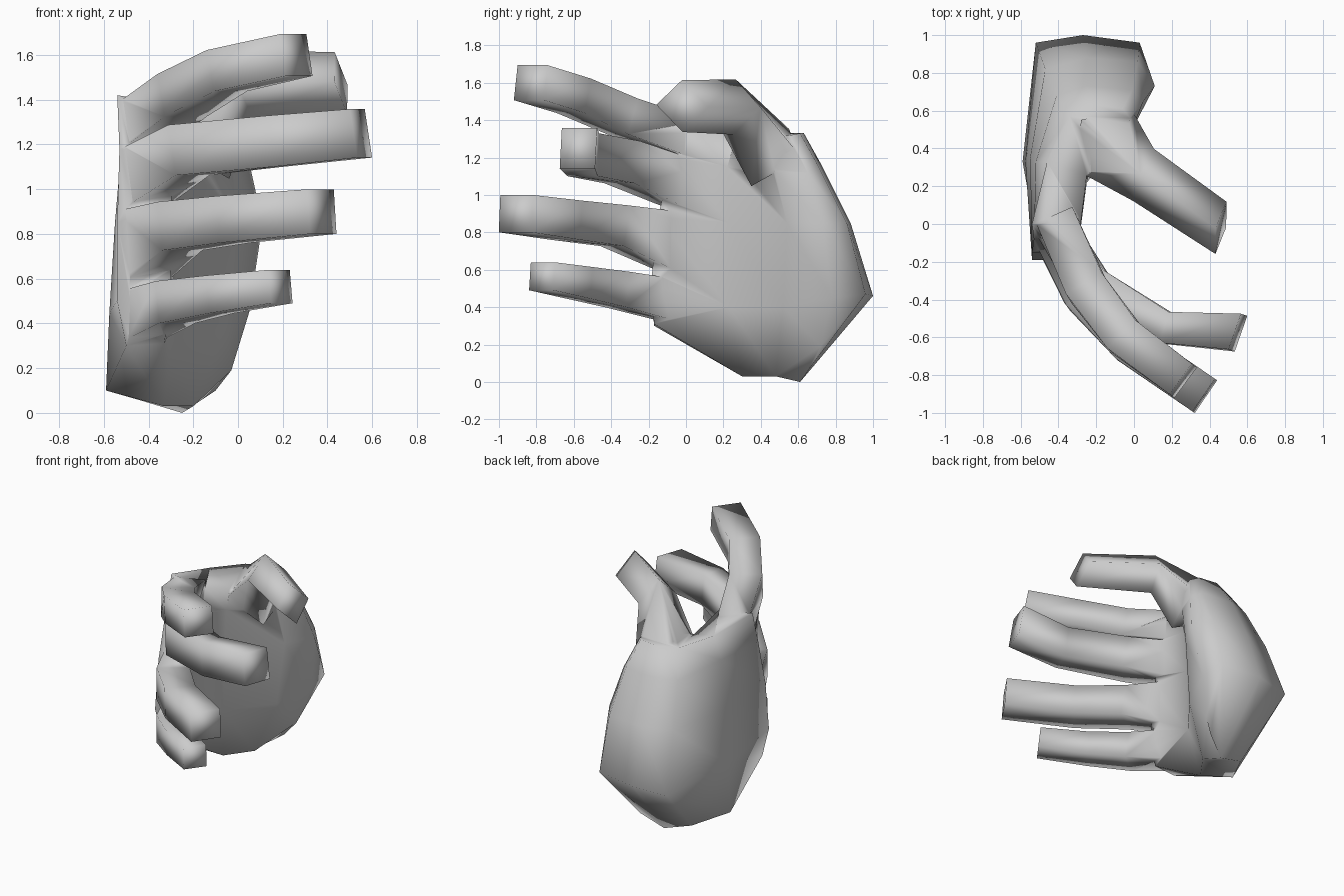
import bpy, bmesh
from math import radians
from mathutils import Vector, Matrix

if "Cube" in bpy.data.objects:
    bpy.data.objects.remove(bpy.data.objects["Cube"])


def loft(name, rings):
    """Skin a list of equal point rings, closing both ends with strips."""
    bm = bmesh.new()
    vr = [[bm.verts.new(p) for p in r] for r in rings]
    n = len(vr[0])
    for a, b in zip(vr, vr[1:]):
        for i in range(n):
            j = (i + 1) % n
            bm.faces.new((a[i], a[j], b[j], b[i]))
    for r in (vr[0], vr[-1]):
        i, j = 0, n - 1
        while j - i >= 3:
            bm.faces.new((r[i], r[i + 1], r[j - 1], r[j]))
            i, j = i + 1, j - 1
        if j - i == 2:
            bm.faces.new((r[i], r[i + 1], r[j]))
    for f in bm.faces:
        f.smooth = True
    bmesh.ops.recalc_face_normals(bm, faces=bm.faces)
    me = bpy.data.meshes.new(name)
    bm.to_mesh(me)
    bm.free()
    ob = bpy.data.objects.new(name, me)
    bpy.context.collection.objects.link(ob)
    return ob


def finger(name, stops):
    """Four-sided tube; each stop is centre, width, height, roll, facing (or None)."""
    pts = [Vector(s[0]) for s in stops]
    rings = []
    for i, (c, w, h, roll, facing) in enumerate(stops):
        t = Vector(facing or (0, 0, 0))
        if not facing:
            if i > 0:
                t += (pts[i] - pts[i - 1]).normalized()
            if i < len(pts) - 1:
                t += (pts[i + 1] - pts[i]).normalized()
        t.normalize()
        side = t.cross(Vector((0, 0, 1))).normalized()
        up = side.cross(t)
        rot = Matrix.Rotation(radians(roll), 3, t)
        rings.append([pts[i] + rot @ (side * (w / 2 * a) + up * (h / 2 * b))
                      for a, b in ((-1, -1), (1, -1), (1, 1), (-1, 1))])
    return loft(name, rings)


# Palm: sections from the little-finger edge up to the thumb edge
# order: knuckle back, hand back, wrist x3, thumb muscle x2, crease, knuckle inside
bottom = [(-.50, -.17, .30), (-.59, .33, .10), (-.45, .58, .06), (-.25, .61, 0),
          (-.10, .68, .10), (-.03, .72, .19), (-.20, .48, .03), (-.33, .30, .03),
          (-.33, -.17, .31)]
heel = [(-.54, -.19, .50), (-.575, .33, .45), (-.52, .96, .44), (-.27, 1.0, .46),
        (.03, .96, .47), (.05, .78, .45), (-.05, .52, .40), (-.28, .23, .40),
        (-.30, -.19, .50)]
middle = [(-.54, -.15, .85), (-.55, .35, .85), (-.47, .82, .85), (-.25, .88, .85),
          (.02, .86, .85), (.11, .73, .85), (0, .54, .85), (-.27, .23, .85),
          (-.30, -.15, .88)]
upper = [(-.53, -.08, 1.18), (-.52, .33, 1.20), (-.41, .68, 1.15), (-.25, .73, 1.15),
         (-.01, .71, 1.15), (.05, .65, 1.12), (-.02, .48, 1.12), (-.25, .22, 1.15),
         (-.29, -.08, 1.18)]
top = [(-.54, 0, 1.42), (-.46, .33, 1.36), (-.34, .57, 1.33), (-.20, .63, 1.33),
       (-.06, .61, 1.33), (-.02, .56, 1.32), (-.05, .40, 1.30), (-.25, .26, 1.29),
       (-.28, .02, 1.38)]
palm = loft("hand", [bottom, heel, middle, upper, top])

# Fingers and thumb
parts = [
    finger("index_finger", [((-.41, .02, 1.30), .21, .21, 0, None),
                            ((-.25, -.34, 1.42), .22, .20, 0, None),
                            ((-.05, -.60, 1.53), .21, .19, 0, None),
                            ((.26, -.83, 1.60), .20, .19, 0, None)]),
    finger("middle_finger", [((-.41, -.03, 1.06), .21, .26, 0, None),
                             ((-.22, -.34, 1.175), .22, .23, 0, None),
                             ((.17, -.55, 1.215), .17, .23, 0, None),
                             ((.55, -.575, 1.25), .20, .22, 0, (1, -.35, .17))]),
    finger("ring_finger", [((-.42, -.07, .75), .21, .32, 0, None),
                           ((-.26, -.38, .835), .22, .22, 0, None),
                           ((-.02, -.64, .865), .21, .21, 0, None),
                           ((.375, -.91, .90), .21, .20, 0, None)]),
    finger("little_finger", [((-.42, -.10, .44), .19, .22, 0, None),
                             ((-.28, -.37, .495), .20, .19, 0, None),
                             ((-.08, -.57, .53), .17, .17, 0, None),
                             ((.19, -.77, .565), .16, .15, 0, None)]),
    finger("thumb", [((-.16, .45, 1.20), .31, .31, 45, (.3, -.25, .4)),
                     ((.05, .26, 1.47), .21, .21, 45, (.42, -.17, .05)),
                     ((.46, -.02, 1.475), .19, .21, 45, (1, -.2, .2))]),
]

# Fuse everything into one skin
bpy.context.view_layer.objects.active = palm
for p in parts:
    m = palm.modifiers.new("join", 'BOOLEAN')
    m.operation = 'UNION'
    m.solver = 'EXACT'
    m.object = p
    bpy.ops.object.modifier_apply(modifier=m.name)
    bpy.data.objects.remove(p, do_unlink=True)
